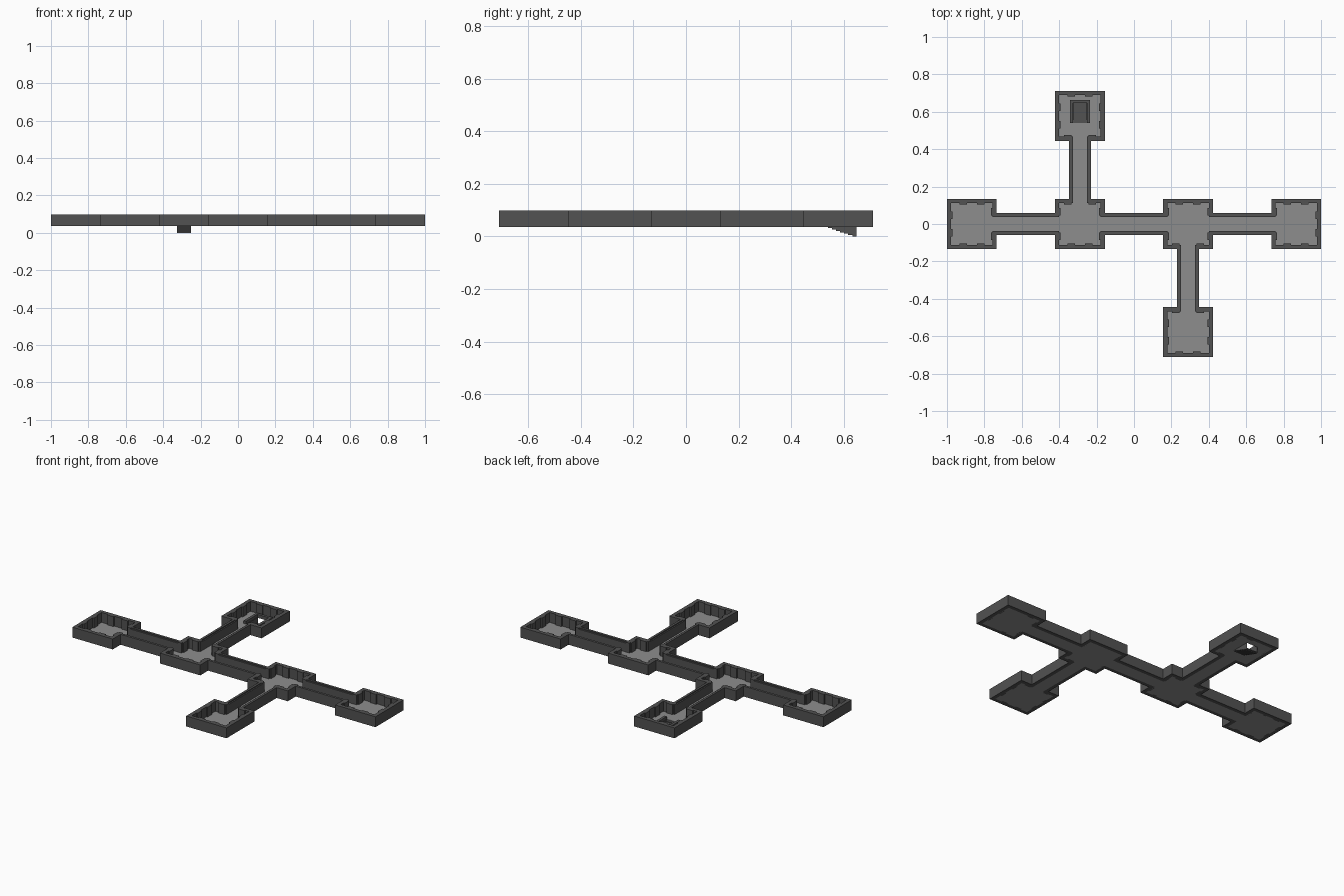
import bpy, bmesh
from mathutils import Vector

if "Cube" in bpy.data.objects:
    bpy.data.objects.remove(bpy.data.objects["Cube"])

P = 0.289          # half of the room pitch
R = 0.133          # room outer half size
T = 0.022          # wall thickness
C = 0.059          # corridor outer half width
D = 0.037          # doorway half width
Z0, ZF, Z1 = 0.036, 0.039, 0.098


def box(bm, x0, x1, y0, y1, z0, z1):
    vs = bmesh.ops.create_cube(bm, size=1)["verts"]
    for v in vs:
        v.co = Vector(((x0 + x1) / 2 + v.co.x * (x1 - x0),
                       (y0 + y1) / 2 + v.co.y * (y1 - y0),
                       (z0 + z1) / 2 + v.co.z * (z1 - z0)))


def finish(bm, name):
    bmesh.ops.recalc_face_normals(bm, faces=bm.faces)
    me = bpy.data.meshes.new(name)
    bm.to_mesh(me)
    bm.free()
    ob = bpy.data.objects.new(name, me)
    bpy.context.collection.objects.link(ob)
    mat = bpy.data.materials.get("stone_" + ("light" if "floor" in name else "dark"))
    ob.data.materials.append(mat)
    return ob


for n, g in (("light", 0.27), ("dark", 0.085)):
    m = bpy.data.materials.new("stone_" + n)
    m.diffuse_color = (g, g, g, 1)
    m.use_nodes = True
    m.node_tree.nodes["Principled BSDF"].inputs["Base Color"].default_value = m.diffuse_color


def side_box(bm, c, d, a0, a1, r0, r1, z0, z1):
    """Box on the side d of centre c: a runs along the wall, r outward."""
    if d[0]:
        xs, ys = sorted((c[0] + d[0] * r0, c[0] + d[0] * r1)), (c[1] + a0, c[1] + a1)
    else:
        ys, xs = sorted((c[1] + d[1] * r0, c[1] + d[1] * r1)), (c[0] + a0, c[0] + a1)
    box(bm, *xs, *ys, z0, z1)


E, W, N, S = (1, 0), (-1, 0), (0, 1), (0, -1)
rooms = [((-3 * P, 0), [E]), ((-P, 0), [E, W, N]), ((P, 0), [E, W, S]),
         ((3 * P, 0), [W]), ((-P, 2 * P), [S]), ((P, -2 * P), [N])]
I = R - T
SX, SY0, SY1 = 0.037, 0.54, 0.648     # stair half width and run

for i, (c, doors) in enumerate(rooms):
    # walls with pilasters, split at doorways
    bm = bmesh.new()
    for d in (E, W, N, S):
        e = R if d[0] == 0 else I
        spans = [(-e, -D), (D, e)] if d in doors else [(-e, e)]
        for a0, a1 in spans:
            side_box(bm, c, d, a0, a1, I, R, Z0, Z1)
        for s in (-1, 1):
            a = 0.066 if d in doors else 0.047
            side_box(bm, c, d, s * a - 0.02, s * a + 0.02, I - 0.008, I, Z0, Z1)
    finish(bm, f"room_walls_{i}")
    # floor, with an opening in the stair room
    bm = bmesh.new()
    x0, x1, y0, y1 = c[0] - I, c[0] + I, c[1] - I, c[1] + I
    if i == 4:
        box(bm, x0, c[0] - SX, y0, y1, Z0, ZF)
        box(bm, c[0] + SX, x1, y0, y1, Z0, ZF)
        box(bm, c[0] - SX, c[0] + SX, y0, SY0, Z0, ZF)
        box(bm, c[0] - SX, c[0] + SX, SY1, y1, Z0, ZF)
    else:
        box(bm, x0, x1, y0, y1, Z0, ZF)
    finish(bm, f"room_floor_{i}")

# corridors between neighbouring rooms
halls = [((-2 * P, 0), E), ((0, 0), E), ((2 * P, 0), E), ((-P, P), N), ((P, -P), N)]
L = P - R
for i, (c, d) in enumerate(halls):
    bm = bmesh.new()
    for s in (((0, 1), (0, -1)) if d == E else ((1, 0), (-1, 0))):
        side_box(bm, c, s, -L, L, D + 0.008, C, Z0, Z1)
        side_box(bm, c, s, -L, L, D, D + 0.008, Z0, Z1 - 0.006)
    finish(bm, f"corridor_walls_{i}")
    bm = bmesh.new()
    side_box(bm, c, d, -D, D, -L - T, L + T, Z0, ZF)
    finish(bm, f"corridor_floor_{i}")

# descending stair, open at the far end
bm = bmesh.new()
n = 7
run = (SY1 - SY0) / n
for k in range(n):
    ya, yb = SY0 + k * run, SY0 + (k + 1) * run
    zb = Z0 - (k + 1) * Z0 / n
    box(bm, -P - SX, -P + SX, ya, yb, zb, zb + Z0 / n)
    for s in (-1, 1):
        xs = sorted((-P + s * SX, -P + s * (SX - 0.003)))
        box(bm, *xs, ya, yb, zb, ZF)
finish(bm, "stairs")

# low kerb round three sides of the stair opening
bm = bmesh.new()
K, ZK = 0.016, 0.056
for s in (-1, 1):
    xs = sorted((-P + s * SX, -P + s * (SX + K)))
    box(bm, *xs, SY0, SY1 + K, ZF, ZK)
box(bm, -P - SX, -P + SX, SY1, SY1 + K, ZF, ZK)
finish(bm, "stair_kerb")
